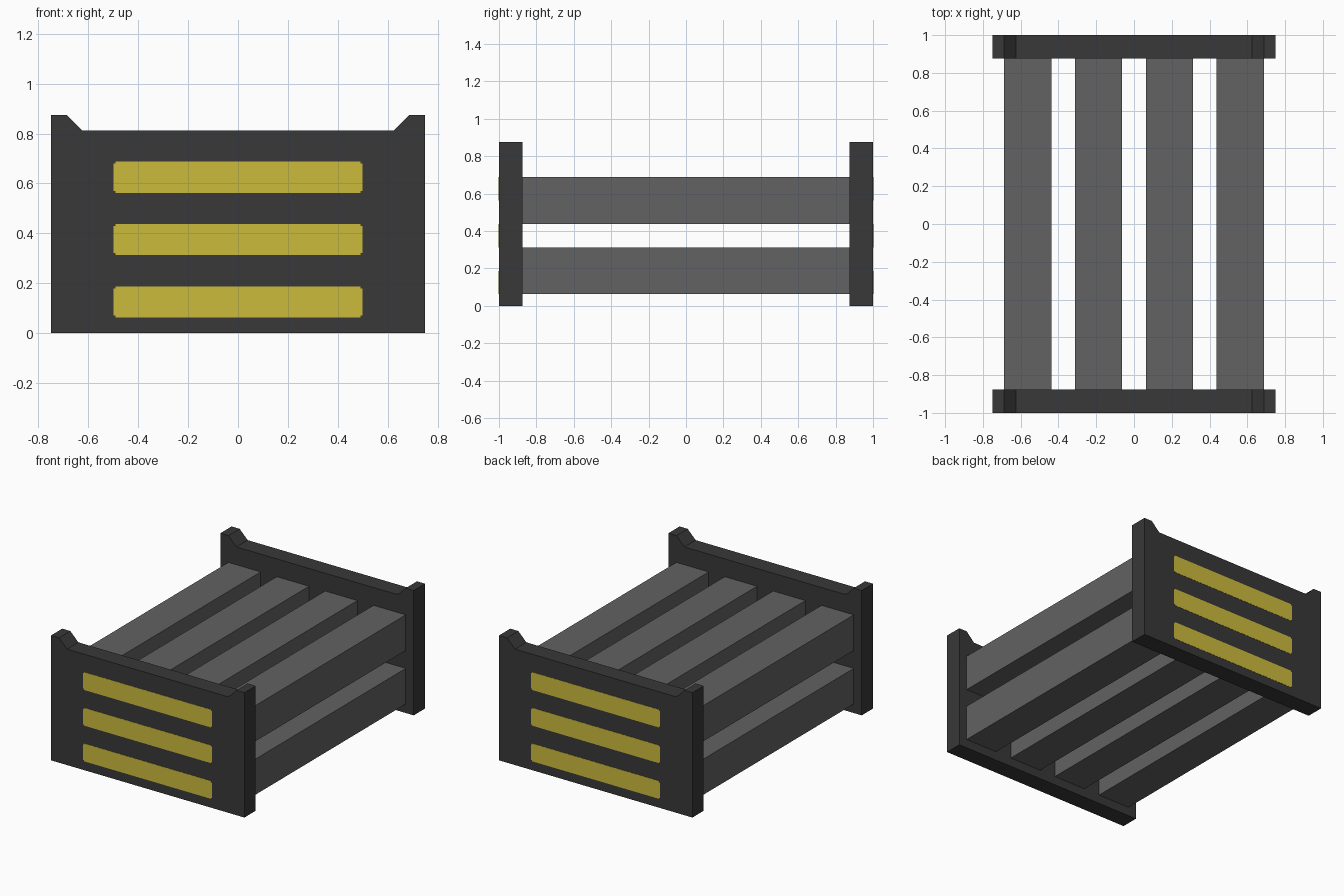
import bpy, bmesh

if "Cube" in bpy.data.objects:
    bpy.data.objects.remove(bpy.data.objects["Cube"])


def material(name, rgb):
    m = bpy.data.materials.new(name)
    lin = [((c / 255 + 0.055) / 1.055) ** 2.4 for c in rgb]
    m.diffuse_color = (*lin, 1)
    m.use_nodes = True
    m.node_tree.nodes["Principled BSDF"].inputs["Base Color"].default_value = m.diffuse_color
    return m


DARK = material("dark grey", (56, 56, 56))
GREY = material("mid grey", (98, 98, 98))
YELLOW = material("yellow", (204, 187, 60))


def extrude_profile(name, points, y0, y1, mat):
    """Extrude an x/z outline from y0 to y1."""
    bm = bmesh.new()
    face = bm.faces.new([bm.verts.new((x, y0, z)) for x, z in points])
    new = bmesh.ops.extrude_face_region(bm, geom=[face])["geom"]
    verts = [v for v in new if isinstance(v, bmesh.types.BMVert)]
    bmesh.ops.translate(bm, verts=verts, vec=(0, y1 - y0, 0))
    bmesh.ops.recalc_face_normals(bm, faces=bm.faces)
    mesh = bpy.data.meshes.new(name)
    bm.to_mesh(mesh)
    bm.free()
    mesh.materials.append(mat)
    ob = bpy.data.objects.new(name, mesh)
    bpy.context.collection.objects.link(ob)
    return ob


def rectangle(x, z, w, h):
    return [(x - w / 2, z), (x + w / 2, z), (x + w / 2, z + h), (x - w / 2, z + h)]


def notched_rectangle(z, w, h, n):
    """Rectangle centred on x = 0 with a small square step at each corner."""
    a, t = w / 2, z + h
    right = [(a - n, z), (a - n, z + n), (a, z + n),
             (a, t - n), (a - n, t - n), (a - n, t)]
    return right + [(-x, zz) for x, zz in reversed(right)]


# End plates with raised, chamfered corners
half = [(0.75, 0), (0.75, 0.875), (0.6875, 0.875), (0.625, 0.8125)]
outline = half + [(-x, z) for x, z in reversed(half)]

for side, s in (("front", -1), ("back", 1)):
    extrude_profile(side + "_end_plate", outline, s * 0.875, s, DARK)
    # Painted yellow stripes on the outer face
    for i in range(3):
        extrude_profile(f"{side}_stripe_{i + 1}",
                        notched_rectangle(0.0625 + 0.25 * i, 1.0, 0.125, 0.008),
                        s * 0.999, s * 1.0015, YELLOW)

# Two layers of four square bars between the plates
for layer, z in (("lower", 0.0625), ("upper", 0.4375)):
    for i in range(4):
        extrude_profile(f"{layer}_bar_{i + 1}",
                        rectangle(-0.5625 + 0.375 * i, z, 0.25, 0.25),
                        -0.875, 0.875, GREY)
